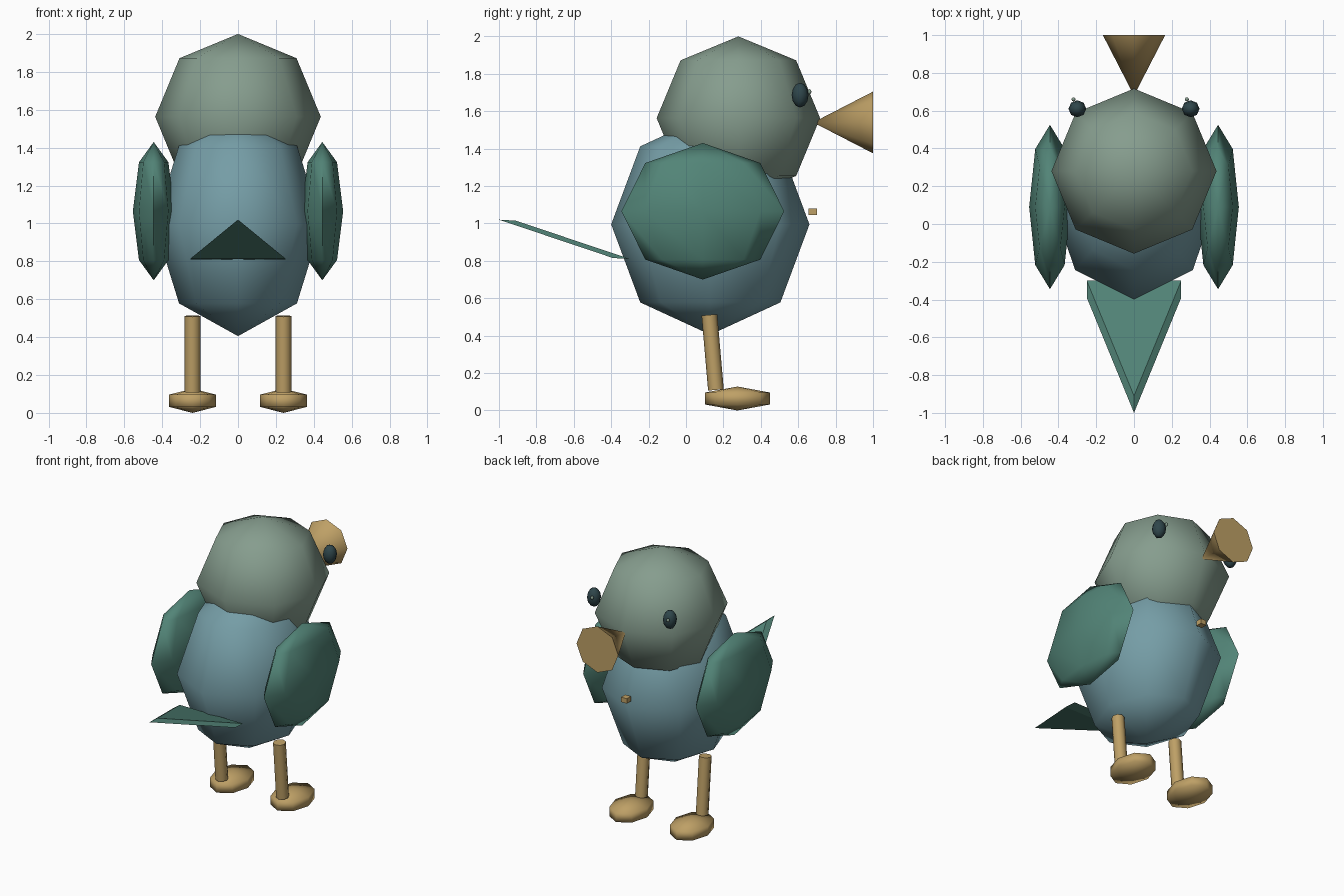
import bpy, bmesh, math
from mathutils import Matrix, Vector

if "Cube" in bpy.data.objects:
    bpy.data.objects.remove(bpy.data.objects["Cube"])


def material(name, rgb):
    def lin(c):
        c /= 255
        return c / 12.92 if c <= 0.04045 else ((c + 0.055) / 1.055) ** 2.4
    m = bpy.data.materials.new(name)
    m.diffuse_color = (*[lin(c) for c in rgb], 1)
    m.use_nodes = True
    m.node_tree.nodes["Principled BSDF"].inputs["Base Color"].default_value = m.diffuse_color
    return m


SAGE = material("sage_green", (134, 157, 142))
BLUE = material("dusty_blue", (117, 157, 166))
TEAL = material("teal", (82, 132, 119))
TAN = material("tan", (190, 160, 102))
DARK = material("dark_slate", (47, 70, 75))


def finish(name, bm, mat, angle=None):
    bmesh.ops.recalc_face_normals(bm, faces=bm.faces)
    me = bpy.data.meshes.new(name)
    bm.to_mesh(me)
    bm.free()
    me.materials.append(mat)
    ob = bpy.data.objects.new(name, me)
    bpy.context.collection.objects.link(ob)
    if angle:
        bpy.ops.object.select_all(action='DESELECT')
        ob.select_set(True)
        bpy.context.view_layer.objects.active = ob
        bpy.ops.object.shade_smooth_by_angle(angle=math.radians(angle))
    return ob


def ellipsoid(name, center, radii, mat, segments=8, rings=4):
    bm = bmesh.new()
    bmesh.ops.create_uvsphere(bm, u_segments=segments, v_segments=rings, radius=1,
                              matrix=Matrix.LocRotScale(Vector(center), None, Vector(radii)))
    return finish(name, bm, mat, 89)


def rod(name, start, end, r1, r2, mat):
    a, b = Vector(start), Vector(end)
    rot = (b - a).to_track_quat('Z', 'Y').to_matrix().to_4x4()
    bm = bmesh.new()
    bmesh.ops.create_cone(bm, cap_ends=True, segments=8, radius1=r1, radius2=r2,
                          depth=(b - a).length, matrix=Matrix.Translation((a + b) / 2) @ rot)
    bmesh.ops.remove_doubles(bm, verts=bm.verts, dist=1e-5)
    return finish(name, bm, mat, 60)


# Body and head
ellipsoid("body", (0, 0.13, 0.995), (0.44, 0.53, 0.59), BLUE)
ellipsoid("head", (0, 0.28, 1.563), (0.437, 0.437, 0.437), SAGE)

# Beak, narrow end in the face
rod("beak", (0, 1.0, 1.54), (0, 0.68, 1.54), 0.165, 0, TAN)

# Paired parts
for side, s in (("left", -1), ("right", 1)):
    ellipsoid(side + "_wing", (s * 0.445, 0.09, 1.065), (0.11, 0.435, 0.365), TEAL)
    rod(side + "_leg", (s * 0.24, 0.16, 0.11), (s * 0.24, 0.125, 0.511), 0.042, 0.042, TAN)
    ellipsoid(side + "_foot", (s * 0.24, 0.275, 0.064), (0.144, 0.2, 0.064), TAN, rings=3)
    ellipsoid(side + "_eye", (s * 0.3, 0.61, 1.686), (0.047, 0.045, 0.066), DARK, rings=6)
    ellipsoid(side + "_eye_glint", (s * 0.3 - 0.02, 0.66, 1.704), (0.011, 0.011, 0.014), SAGE)

# Tail: thin slanted triangle
bm = bmesh.new()
low = [bm.verts.new(p) for p in ((0, -1, 1.02), (0.25, -0.39, 0.815), (-0.25, -0.39, 0.815))]
high = [bm.verts.new(v.co + Vector((0, 0.09, -0.005))) for v in low]
bm.faces.new(low)
bm.faces.new(high)
for i in range(3):
    j = (i + 1) % 3
    bm.faces.new((low[i], low[j], high[j], high[i]))
finish("tail", bm, TEAL)

# Chest button
bm = bmesh.new()
bmesh.ops.create_cube(bm, size=1, matrix=Matrix.LocRotScale(
    Vector((0, 0.678, 1.062)), None, Vector((0.045, 0.045, 0.035))))
finish("chest_button", bm, TAN)
